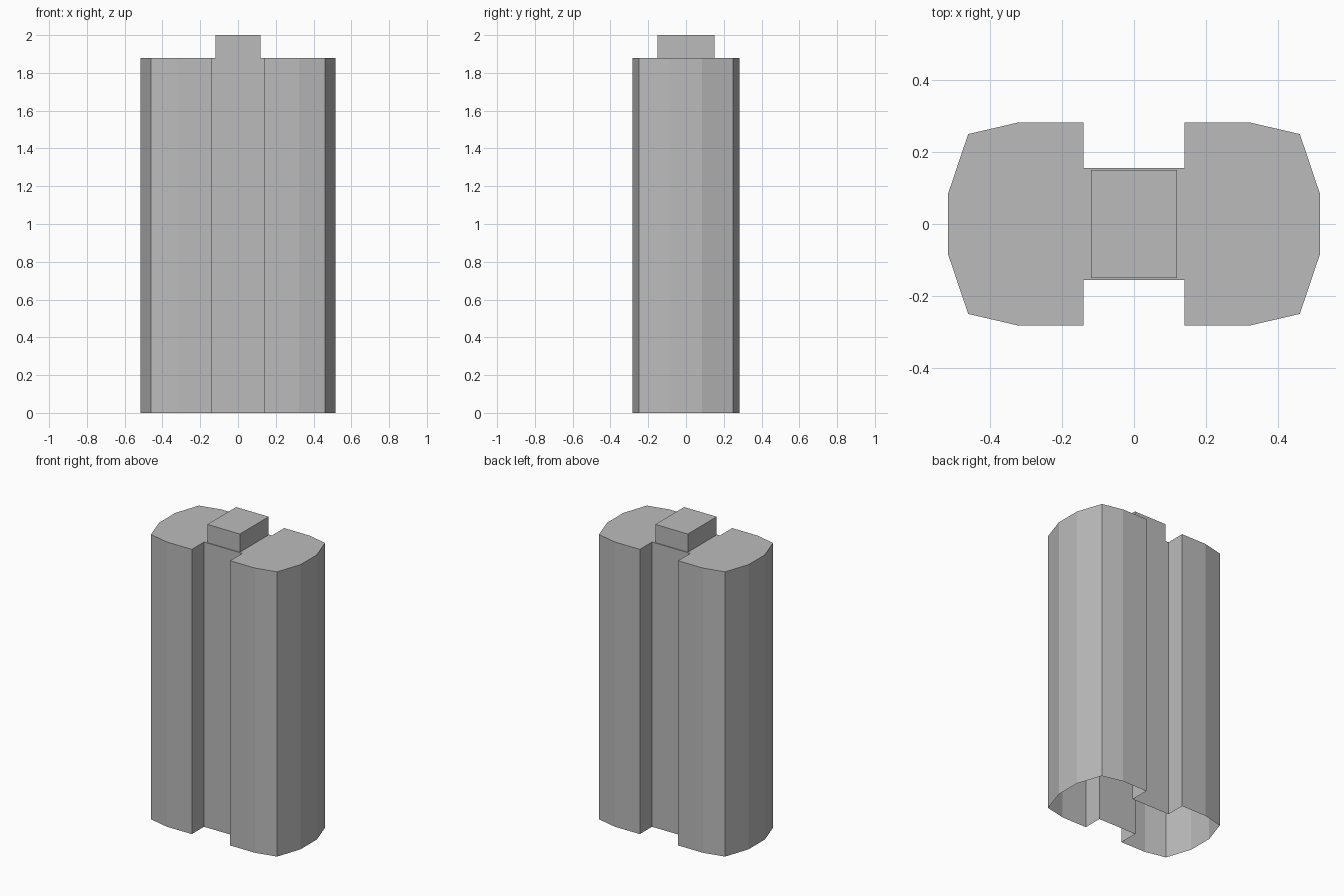
import bpy
import bmesh

cube = bpy.data.objects.get("Cube")
if cube:
    bpy.data.objects.remove(cube, do_unlink=True)

BODY_TOP = 1.88
TOTAL_HEIGHT = 2.0

grey = bpy.data.materials.new("plain_grey")
grey.use_nodes = True
grey.diffuse_color = (0.5, 0.5, 0.5, 1)
grey.node_tree.nodes["Principled BSDF"].inputs["Base Color"].default_value = (0.5, 0.5, 0.5, 1)


def open_prism(name, outline, bottom, top):
    """Extrude an outline into walls with a cap on top and an open base."""
    bm = bmesh.new()
    low = [bm.verts.new((x, y, bottom)) for x, y in outline]
    high = [bm.verts.new((x, y, top)) for x, y in outline]
    bm.faces.new(high)
    for i in range(len(outline)):
        j = (i + 1) % len(outline)
        bm.faces.new((low[i], low[j], high[j], high[i]))
    mesh = bpy.data.meshes.new(name)
    bm.to_mesh(mesh)
    bm.free()
    mesh.materials.append(grey)
    obj = bpy.data.objects.new(name, mesh)
    bpy.context.collection.objects.link(obj)
    return obj


def mirror_quarter(quarter):
    """Mirror a counter-clockwise quarter outline across both axes."""
    half = quarter + [(-x, y) for x, y in reversed(quarter)]
    return half + [(-x, -y) for x, y in half]


# Two faceted lobes joined by a narrow web, one shell open underneath
lobe_quarter = [(0.517, 0.084), (0.461, 0.25), (0.323, 0.282),
                (0.14, 0.282), (0.14, 0.155)]
open_prism("lobed_body", mirror_quarter(lobe_quarter), 0, BODY_TOP)

# Small block on top of the web
open_prism("top_block", mirror_quarter([(0.119, 0.15)]), BODY_TOP, TOTAL_HEIGHT)
